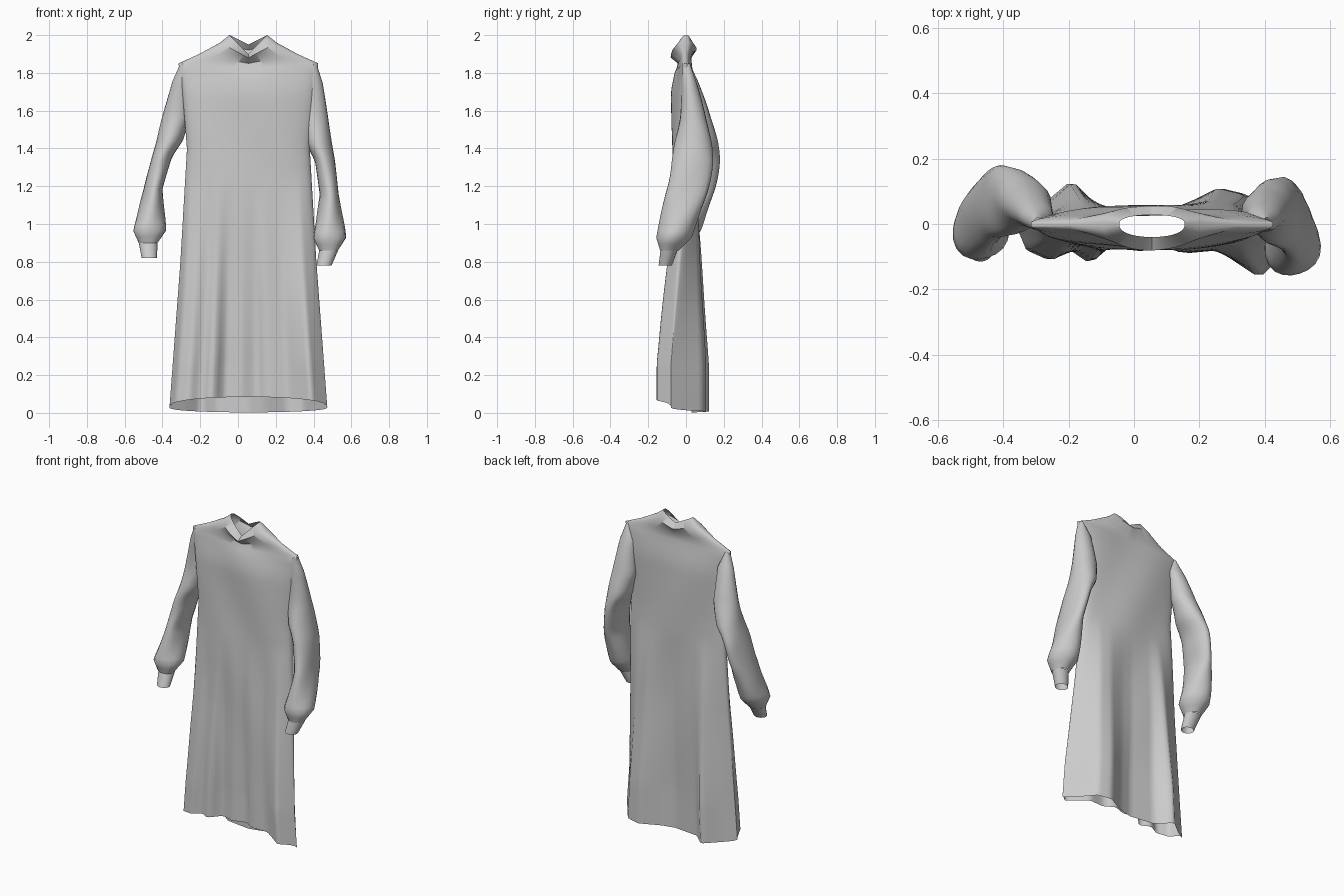
import bpy
import bmesh
from math import sin, cos, pi, radians
from mathutils import Vector

default_cube = bpy.data.objects.get("Cube")
if default_cube:
    bpy.data.objects.remove(default_cube, do_unlink=True)

grey = (0.6, 0.6, 0.6, 1)
cloth = bpy.data.materials.new("grey_cloth")
cloth.use_nodes = True
cloth.diffuse_color = grey
cloth.node_tree.nodes["Principled BSDF"].inputs["Base Color"].default_value = grey


def clamp(value):
    return min(max(value, 0), 1)


def profile_at(profile, position):
    """Interpolate the remaining columns of a profile at a position."""
    for lower, upper in zip(profile, profile[1:]):
        if position <= upper[0]:
            break
    blend = clamp((position - lower[0]) / (upper[0] - lower[0]))
    return [a + (b - a) * blend for a, b in zip(lower[1:], upper[1:])]


def loft(name, rings):
    """Skin closed rings into a smooth tube with open ends."""
    bm = bmesh.new()
    rows = [[bm.verts.new(point) for point in ring] for ring in rings]
    for row, following in zip(rows, rows[1:]):
        for i in range(len(row)):
            bm.faces.new((row[i - 1], row[i], following[i], following[i - 1]))
    bmesh.ops.recalc_face_normals(bm, faces=bm.faces)
    mesh = bpy.data.meshes.new(name)
    bm.to_mesh(mesh)
    bm.free()
    mesh.materials.append(cloth)
    obj = bpy.data.objects.new(name, mesh)
    bpy.context.collection.objects.link(obj)
    bpy.ops.object.select_all(action='DESELECT')
    obj.select_set(True)
    bpy.context.view_layer.objects.active = obj
    bpy.ops.object.shade_smooth_by_angle(angle=radians(50))


# Robe body: height, half width, half depth
body_profile = [(0, 0.42, 0.1), (0.8, 0.36, 0.08), (1.4, 0.325, 0.075),
                (1.7, 0.35, 0.075), (1.85, 0.37, 0.045), (1.9, 0.26, 0.04),
                (1.96, 0.15, 0.08), (2, 0.1, 0.04)]
body_centre = 0.055

# Folds at the hem: fraction of the width, depth
front_folds = [(0, 0), (0.04, -0.08), (0.12, -0.11), (0.2, -0.08), (0.27, -0.12),
               (0.35, -0.05), (0.45, -0.08), (0.55, -0.05), (0.62, -0.09),
               (0.75, -0.08), (0.9, -0.16), (1, -0.08)]
back_folds = [(0, 0), (0.1, 0.06), (0.2, 0.13), (0.3, 0.05), (0.5, 0.03),
              (0.6, 0.05), (0.75, 0.11), (0.85, 0.09), (1, -0.08)]


def body_ring(z, steps=56):
    half_width, depth = profile_at(body_profile, z)
    fold = clamp(1.25 - z)
    hem = clamp(1 - 3 * z)
    neck = clamp(5 * (z - 1.8))
    ring = []
    for i in range(2 * steps):
        angle = pi * i / steps
        arch = abs(sin(angle)) ** 0.8
        u = (1 - cos(angle)) / 2
        if i <= steps:
            chest, folds, lift, dip = -depth * arch, front_folds, 0.06, 0.1
        else:
            chest, folds, lift, dip = 0.7 * depth * arch, back_folds, -0.03, 0.05
        skirt = profile_at(folds, u)[0]
        slack = 0.006 * arch * sin(9 * u + 7 * z) * (1 - fold) * (1 - neck)
        y = chest + (skirt - chest) * fold + slack
        # straight drop to the middle cuts the neck to a V
        height = z + hem * lift * arch - neck * dip * (1 - abs(cos(angle)))
        ring.append((body_centre - half_width * cos(angle), y, height))
    return ring


hem_height, shoulder_height, rows = 0.03, 1.85, 40
levels = [hem_height + (shoulder_height - hem_height) * i / rows for i in range(rows)]
levels += [row[0] for row in body_profile if row[0] >= shoulder_height]
loft("robe_body", [body_ring(z) for z in levels])

# Sleeve: fraction of its length, half width, half depth, shift toward the body
sleeve_profile = [(0, 0.01, 0.02, 0), (0.1, 0.05, 0.04, 0.02), (0.3, 0.075, 0.07, 0.035),
                  (0.43, 0.07, 0.1, 0.025), (0.52, 0.053, 0.11, 0), (0.7, 0.05, 0.11, -0.015),
                  (0.93, 0.088, 0.095, -0.005), (1, 0.05, 0.05, 0)]
# Cuff: a narrow open band below the sleeve
cuff_profile = [(0, 0.05, 0.045, 0), (1, 0.04, 0.035, 0)]


def limb(name, profile, start, end, bow, rows, wrinkle, sides=20):
    """Loft a horizontal oval along a bowed line from start to end."""
    outward = 1 if start.x > 0 else -1
    rings = []
    for row in range(rows + 1):
        t = row / rows
        half_width, half_depth, shift = profile_at(profile, t)
        centre = start.lerp(end, t) + bow * sin(pi * t)
        centre.x -= outward * shift
        ring = []
        for i in range(sides):
            angle = 2 * pi * i / sides
            swell = 1 + wrinkle * t * sin(3 * angle + 16 * t)
            offset = Vector((half_width * cos(angle), half_depth * sin(angle), 0))
            ring.append(centre + swell * offset)
        rings.append(ring)
    loft(name, rings)


def arm(side, shoulder, wrist, cuff_end, bow):
    limb(side + "_sleeve", sleeve_profile, shoulder, wrist, bow, 30, 0.05)
    limb(side + "_cuff", cuff_profile, wrist, cuff_end, Vector(), 3, 0)


arm("right", Vector((-0.295, 0, 1.85)), Vector((-0.475, -0.04, 0.9)),
    Vector((-0.47, -0.08, 0.82)), Vector((-0.015, 0.09, 0)))
arm("left", Vector((0.405, 0, 1.85)), Vector((0.48, -0.09, 0.86)),
    Vector((0.455, -0.11, 0.78)), Vector((0.015, 0.08, 0)))
